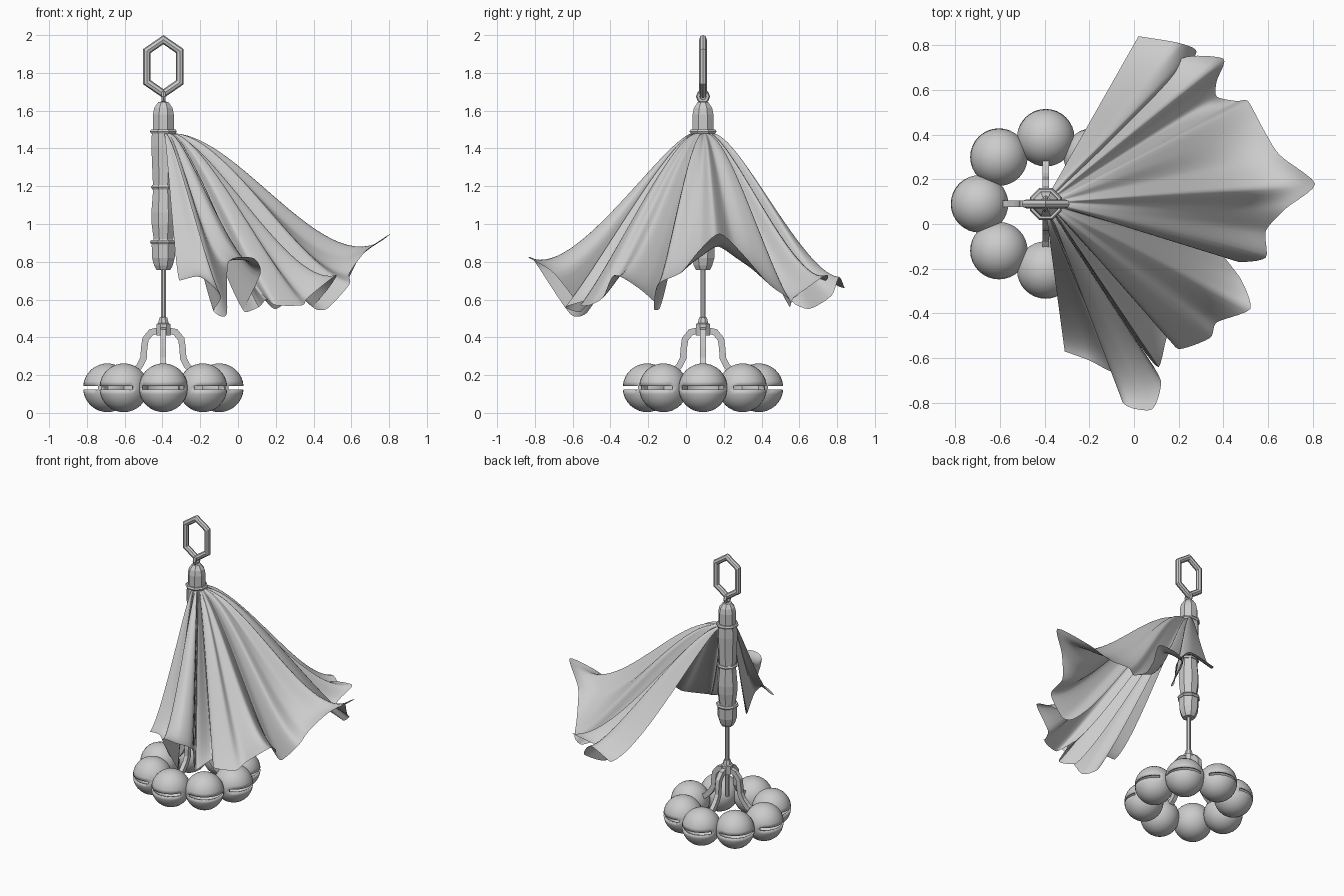
import bpy, bmesh
from math import sin, cos, pi
from mathutils import Vector

if "Cube" in bpy.data.objects:
    bpy.data.objects.remove(bpy.data.objects["Cube"])

AX, AY = -0.395, 0.09          # shared vertical axis of the hanging parts


def make(name, verts, faces, smooth=None, loc=(AX, AY, 0)):
    me = bpy.data.meshes.new(name)
    me.from_pydata([tuple(v) for v in verts], [], faces)
    bm = bmesh.new()
    bm.from_mesh(me)
    bmesh.ops.remove_doubles(bm, verts=bm.verts, dist=1e-5)
    bmesh.ops.recalc_face_normals(bm, faces=bm.faces)
    bm.to_mesh(me)
    bm.free()
    ob = bpy.data.objects.new(name, me)
    bpy.context.collection.objects.link(ob)
    ob.location = loc
    if smooth:
        bpy.ops.object.select_all(action='DESELECT')
        ob.select_set(True)
        bpy.context.view_layer.objects.active = ob
        bpy.ops.object.shade_smooth_by_angle(angle=smooth)
    return ob


def lathe(name, prof, n=8, closed=False, **kw):
    verts = [(r * cos(2 * pi * (i + .5) / n), r * sin(2 * pi * (i + .5) / n), z)
             for r, z in prof for i in range(n)]
    m = len(prof)
    faces = [(j * n + i, j * n + (i + 1) % n, (j + 1) % m * n + (i + 1) % n, (j + 1) % m * n + i)
             for j in range(m if closed else m - 1) for i in range(n)]
    return make(name, verts, faces, **kw)


def sweep(name, path, section, angle=0, closed=False):
    """Sweep a section along a planar (radius, z) path turned about the axis."""
    pts = [Vector(p) for p in path]
    m, n, verts = len(pts), len(section), []
    for i, p in enumerate(pts):
        a = pts[i - 1] if closed or i else p
        b = pts[(i + 1) % m] if closed or i < m - 1 else p
        d1, d2 = (p - a), (b - p)
        d1 = d1.normalized() if d1.length else d2.normalized()
        d2 = d2.normalized() if d2.length else d1
        t = (d1 + d2).normalized()
        k = 1 / max(t.dot(d2), .5)
        for s, w in section:
            q = p + Vector((-t.y, t.x)) * s * k
            verts.append((q.x * cos(angle) - w * sin(angle), q.x * sin(angle) + w * cos(angle), q.y))
    faces = [(i * n + j, i * n + (j + 1) % n, (i + 1) % m * n + (j + 1) % n, (i + 1) % m * n + j)
             for i in range(m if closed else m - 1) for j in range(n)]
    if not closed:
        faces += [tuple(range(n)), tuple(range((m - 1) * n, m * n))]
    return make(name, verts, faces)


def ngon(r, n):
    return [(r * cos(2 * pi * i / n), r * sin(2 * pi * i / n)) for i in range(n)]


# hanging links
link = [(0, .148), (.087, .088), (.087, -.078), (0, -.138), (-.087, -.078), (-.087, .088)]
sweep("top_link", [(x, 1.828 + z) for x, z in link], ngon(.02, 8), closed=True)
sweep("small_link", [(x, 1.675 + z) for x, z in ngon(.025, 8)], ngon(.012, 6), pi / 2, True)

# octagonal handle, cap and trim rings
lathe("cap", [(0, 1.65), (.03, 1.645), (.052, 1.615), (.06, 1.58), (.06, 1.49)])
lathe("handle", [(.066, 1.485), (.069, 1.41), (.06, 1.21), (.058, 1.19), (.069, 1.06), (.067, 1.0),
                 (.056, .92), (.067, .89), (.065, .82), (.053, .78), (.04, .757), (0, .755)])
for z, r in ((1.49, .064), (1.195, .058), (.905, .064)):
    lathe("trim_ring", [(r + a, z + b) for a, b in ngon(.013, 6)], closed=True)

# rod and hub
lathe("rod", [(.015, .78), (.015, .24)])
lathe("hub", [(0, .51), (.022, .505), (.03, .475), (.04, .47), (.04, .41), (0, .41)])

# four bent arms
bar = [(.017, .015), (.017, -.015), (-.017, -.015), (-.017, .015)]
for k in range(4):
    sweep("arm", [(.03, .435), (.065, .427), (.095, .39), (.102, .34), (.105, .29), (.125, .25),
                  (.16, .21), (.20, .18)], bar, k * pi / 2)

# ring of eight slotted bells
R, N, ROWS = .129, 32, 8
lats = [-pi / 2 + (pi / 2 - .085) * j / ROWS for j in range(ROWS + 1)]
lats += [-l for l in reversed(lats)]
for k in range(8):
    a = k * pi / 4
    verts = [(R * cos(l) * cos(2 * pi * i / N + a), R * cos(l) * sin(2 * pi * i / N + a), R * sin(l))
             for l in lats for i in range(N)]
    faces = [(j * N + i, j * N + (i + 1) % N, (j + 1) * N + (i + 1) % N, (j + 1) * N + i)
             for j in range(len(lats) - 1) for i in range(N)
             if not (j == ROWS and (i < 6 or i >= N - 6))]
    bell = make("bell", verts, faces, smooth=.7,
                loc=(AX + .296 * cos(a), AY + .296 * sin(a), .133))
    mod = bell.modifiers.new("shell", 'SOLIDIFY')
    mod.thickness = .012

# draped cloth: hem points (x, y, z, sag of the spoke) in order around the hem
hem = [(-.31, -.57, .70, 0), (-.20, -.61, .72, 0), (-.09, -.66, .62, 0), (-.13, -.52, .54, .1),
       (-.06, -.61, .52, .05), (-.05, -.80, .80, 0), (.08, -.83, .82, 0), (.12, -.70, .74, 0),
       (.03, -.55, .54, .15), (.11, -.64, .56, 0), (.15, -.50, .60, .1), (.20, -.56, .57, 0),
       (.34, -.51, .57, 0), (.37, -.44, .61, .06), (.52, -.38, .73, .1), (.48, -.25, .66, .15),
       (.40, -.14, .56, .15), (.47, -.17, .55, .06), (.59, -.15, .68, 0), (.59, -.03, .74, 0),
       (.68, .07, .86, .05), (.81, .18, .95, 0), (.65, .31, .83, .05), (.57, .44, .68, 0),
       (.51, .55, .60, 0), (.46, .55, .56, .08), (.37, .57, .61, .22), (.37, .64, .66, .2),
       (.40, .74, .73, .1), (.21, .74, .70, .1), (.15, .56, .60, .1), (.20, .65, .55, 0),
       (.28, .77, .62, 0), (.20, .81, .72, 0), (.02, .84, .66, .1)]
hem = [Vector(h) for h in hem]
SUB, V, T = 5, 28, .36          # T: spline tangent strength, tighter keeps corners crisp
fine = []
for i in range(len(hem) - 1):
    p0, p1, p2, p3 = hem[max(i - 1, 0)], hem[i], hem[i + 1], hem[min(i + 2, len(hem) - 1)]
    m1, m2 = (p2 - p0) * T, (p3 - p1) * T
    for s in range(SUB):
        t = s / SUB
        fine.append(p1 * (2 * t ** 3 - 3 * t * t + 1) + m1 * (t ** 3 - 2 * t * t + t)
                    + p2 * (3 * t * t - 2 * t ** 3) + m2 * (t ** 3 - t * t))
fine.append(hem[-1])
verts = []
for i, h4 in enumerate(fine):
    u = -1.5 + 2.7 * i / (len(fine) - 1)
    h, sag = h4.xyz, h4.w
    a = Vector((AX + .062 * cos(u), AY + .062 * sin(u), 1.48))
    d = h - a
    f = .14 + .18 * max(0, d.x / d.xy.length) ** 2      # fuller shoulder toward the tip
    b = Vector((a.x + f * d.x, a.y + f * d.y, 1.46 - .7 * sag))
    c = Vector((a.x + .72 * d.x, a.y + .72 * d.y, .8 - .4 * (h.z - .55) - .7 * sag))
    for j in range(V):
        t = j / (V - 1)
        verts.append(a * (1 - t) ** 3 + b * 3 * t * (1 - t) ** 2 + c * 3 * t * t * (1 - t) + h * t ** 3)
faces = [(i * V + j, (i + 1) * V + j, (i + 1) * V + j + 1, i * V + j + 1)
         for i in range(len(fine) - 1) for j in range(V - 1)]
make("cloth", verts, faces, smooth=1.2, loc=(0, 0, 0))
